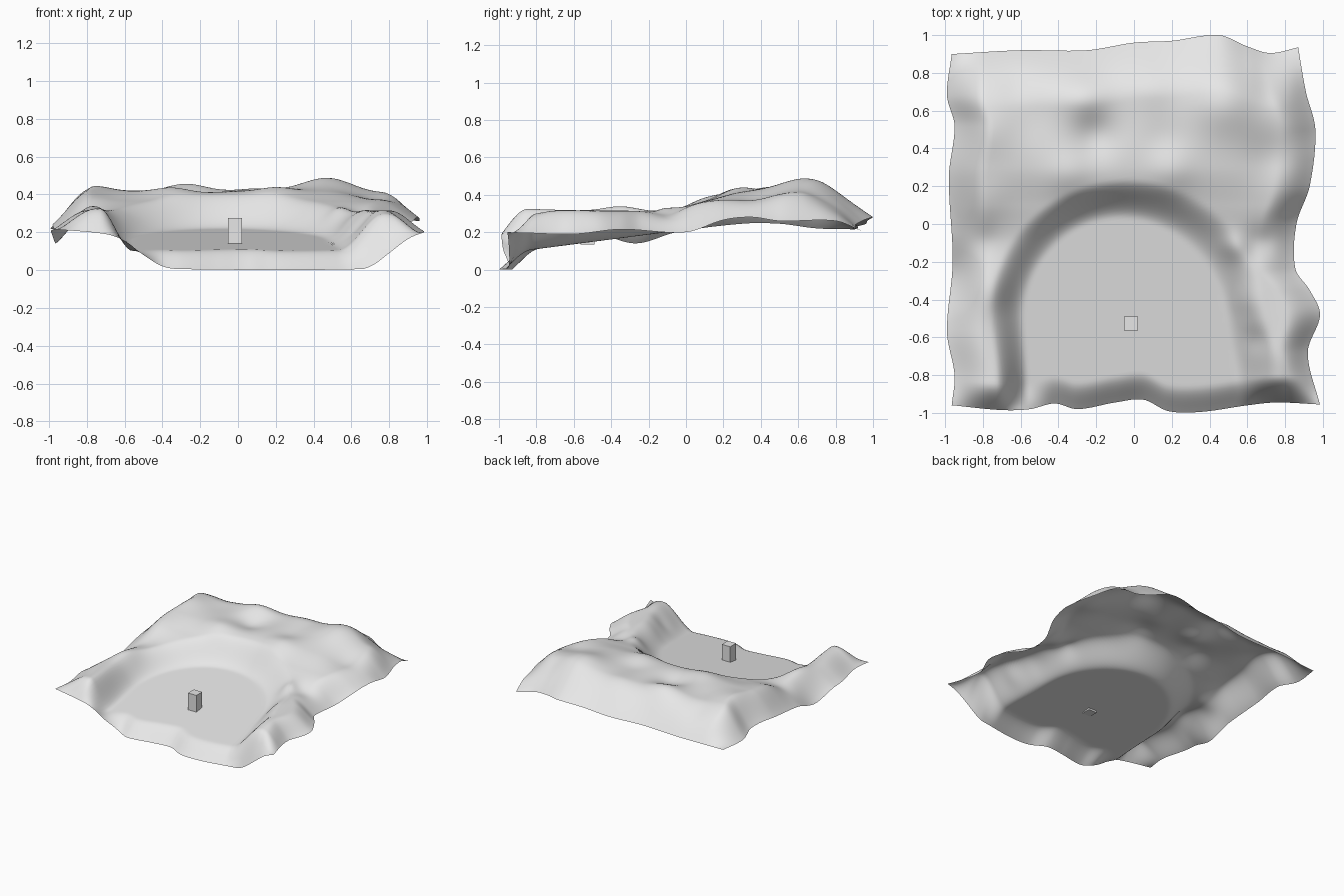
import bpy, bmesh, math

if "Cube" in bpy.data.objects:
    bpy.data.objects.remove(bpy.data.objects["Cube"])

N = 110  # grid resolution


def curve(pts, t):
    """Smooth (Catmull-Rom style) interpolation through (position, value) points."""
    t = min(max(t, pts[0][0]), pts[-1][0])
    n = len(pts)
    k = 0
    while k < n - 2 and t > pts[k + 1][0]:
        k += 1

    def slope(i):
        a, b = pts[max(i - 1, 0)], pts[min(i + 1, n - 1)]
        return (b[1] - a[1]) / (b[0] - a[0])
    (x0, y0), (x1, y1) = pts[k], pts[k + 1]
    w = x1 - x0
    s = (t - x0) / w
    return ((2*s**3 - 3*s**2 + 1) * y0 + (s**3 - 2*s**2 + s) * w * slope(k)
            + (3*s**2 - 2*s**3) * y1 + (s**3 - s**2) * w * slope(k + 1))


def smooth(a, b, x):
    t = min(max((x - a) / (b - a), 0), 1)
    return t * t * (3 - 2 * t)


# wavy outline seen from above
LEFT = [(-.96, -.965), (-.8, -.95), (-.57, -.99), (-.2, -.96), (.25, -.98),
        (.52, -.95), (.68, -.99), (.9, -.965)]
RIGHT = [(-.96, .985), (-.68, .92), (-.48, .985), (-.35, .93), (-.24, .855), (0, .86),
         (.2, .93), (.5, .96), (.7, .91), (.93, .87)]
FRONT = [(-.96, -.96), (-.7, -.985), (-.55, -.98), (-.42, -.95), (-.3, -.98), (-.1, -.945),
         (.05, -.93), (.18, -.99), (.35, -.995), (.6, -.96), (.75, -.945), (.98, -.955)]
BACK = [(-.96, .9), (-.6, .92), (-.25, .92), (0, .96), (.2, .97), (.45, 1), (.6, .94),
        (.72, .905), (.87, .935)]

# height of the drooping edges
LEFT_Z = [(-.96, .22), (-.5, .2), (-.27, .14), (-.05, .2), (.3, .245), (.5, .245),
          (.7, .22), (.9, .215)]
RIGHT_Z = [(-.96, .2), (-.6, .19), (-.35, .215), (0, .2), (.2, .265), (.35, .28),
           (.5, .26), (.8, .26), (.93, .21)]
FRONT_Z = [(-.96, .215), (-.7, .19), (-.6, .155), (-.5, .08), (-.4, .02), (-.3, .005),
           (.65, .005), (.72, .03), (.8, .09), (.9, .165), (.98, .2)]
BACK_Z = [(-.96, .215), (-.3, .23), (.1, .25), (.45, .28), (.7, .24), (.87, .21)]

# plateau height from front to back
PLATEAU = [(-1, .33), (-.5, .315), (-.1, .32), (.1, .365), (.3, .415), (.6, .42),
           (.8, .41), (1, .38)]

# soft bumps and dips: x, y, radius, height
BUMPS = [(.47, .64, .18, .068), (-.27, .68, .14, .045), (-.2, .47, .12, -.04),
         (-.77, .5, .14, .025), (-.55, .55, .14, -.01), (.75, .35, .16, -.05),
         (-.35, .26, .12, .025), (.2, .28, .12, .025), (.55, -.4, .09, .03),
         (.63, -.62, .07, -.03), (.52, -.13, .07, .025), (.68, -.1, .09, -.03),
         (-.76, -.35, .12, .025), (-.78, .12, .12, .02), (-.8, -.1, .09, -.02),
         (.15, .45, .1, -.01), (.75, .75, .13, -.03), (.85, -.87, .13, -.04),
         (.1, .72, .12, .015), (-.62, .75, .1, -.015)]


def height(x, y):
    """Plateau with bumps and a round hollow that opens to the front."""
    top = curve(PLATEAU, y)
    for bx, by, r, h in BUMPS:
        top += h * math.exp(-((x - bx)**2 + (y - by)**2) / (r * r))
    floor = .10 + .13 * (y + .87)
    d = math.hypot(x + .04, max(y + .5, 0))
    # the right bank flattens and the left one leans in towards the front
    w = smooth(-.4, -.85, y)
    s = smooth(-.35, .35, x)
    inner = .54 - .03 * s + (.06 * s - .02 * (1 - s)) * w
    outer = .735 + (.1 * s - .045 * (1 - s)) * w
    return floor + (top - floor) * smooth(inner, outer, d)


def droop(z, edge_z, dist, width, straight=.5):
    """Blend down to the edge height close to the outline."""
    t = min(max(dist / width, 0), 1)
    return edge_z + (z - edge_z) * ((1 - straight) * (1 - (1 - t)**2)
                                    + straight * smooth(0, 1, t))


def material(name, c):
    m = bpy.data.materials.new(name)
    m.diffuse_color = (*c, 1)
    m.use_nodes = True
    m.node_tree.nodes["Principled BSDF"].inputs["Base Color"].default_value = m.diffuse_color
    return m


grey = material("light_grey", (.8, .8, .8))


def make_object(name, bm, shade):
    me = bpy.data.meshes.new(name)
    bm.to_mesh(me)
    bm.free()
    me.materials.append(grey)
    for p in me.polygons:
        p.use_smooth = shade
    ob = bpy.data.objects.new(name, me)
    bpy.context.collection.objects.link(ob)
    return ob


# terrain sheet
bm = bmesh.new()
grid = []
for j in range(N + 1):
    v = j / N
    row = []
    for i in range(N + 1):
        u = i / N
        x, y = -.965 + 1.9 * u, -.96 + 1.88 * v
        for _ in range(4):  # settle the point between the four wavy edges
            l, r = curve(LEFT, y), curve(RIGHT, y)
            f, b = curve(FRONT, x), curve(BACK, x)
            x, y = l + (r - l) * u, f + (b - f) * v
        z = height(x, y)
        z = droop(z, curve(BACK_Z, x), b - y, .3, 0)
        z = droop(z, curve(LEFT_Z, y), x - l, .2)
        z = droop(z, curve(RIGHT_Z, y), r - x, .13 + .06 * smooth(-.8, -.4, y))
        z = droop(z, curve(FRONT_Z, x), y - f, .14, .3)
        row.append(bm.verts.new((x, y, max(z, 0))))
    grid.append(row)
for j in range(N):
    for i in range(N):
        bm.faces.new((grid[j][i], grid[j][i+1], grid[j+1][i+1], grid[j+1][i]))
make_object("terrain", bm, True)

# small upright block standing in the hollow
bm = bmesh.new()
bmesh.ops.create_cube(bm, size=1)
bmesh.ops.scale(bm, vec=(.075, .075, .14), verts=bm.verts)
bmesh.ops.translate(bm, vec=(-.016, -.527, .205), verts=bm.verts)
make_object("block", bm, False)
